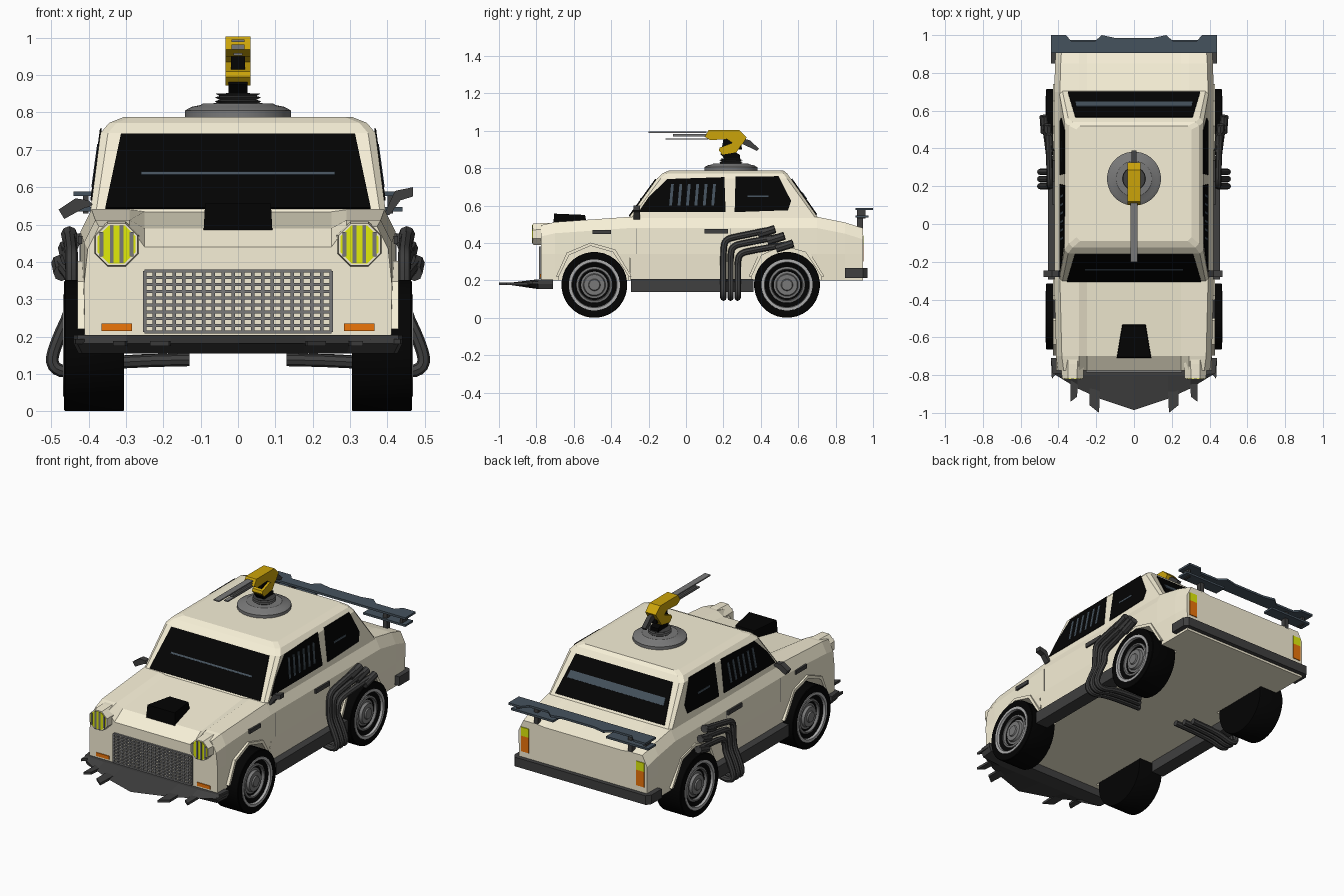
import bpy, bmesh, math
from mathutils import Vector as V

if "Cube" in bpy.data.objects:
    bpy.data.objects.remove(bpy.data.objects["Cube"])

def mat(name, r, g, b):
    m = bpy.data.materials.new(name)
    m.diffuse_color = (r, g, b, 1)
    m.use_nodes = True
    m.node_tree.nodes["Principled BSDF"].inputs["Base Color"].default_value = m.diffuse_color
    return m

CREAM = mat("cream_paint", .93, .87, .68)
BLACK = mat("black", .001, .001, .001)
DARK = mat("dark_metal", .05, .05, .05)
STEEL = mat("steel", .19, .19, .19)
PALE = mat("pale_ring", .42, .42, .42)
BLUE = mat("blue_steel", .06, .085, .11)
GOLD = mat("gold", .60, .37, .003)
ORANGE = mat("orange_lamp", .85, .18, .003)
YELLOW = mat("yellow_lamp", .75, .84, .003)

def finish(name, bm, m, mirror=False, smooth=False):
    bmesh.ops.remove_doubles(bm, verts=bm.verts, dist=1e-5)
    bmesh.ops.recalc_face_normals(bm, faces=bm.faces)
    me = bpy.data.meshes.new(name)
    bm.to_mesh(me)
    bm.free()
    ob = bpy.data.objects.new(name, me)
    bpy.context.collection.objects.link(ob)
    me.materials.append(m)
    if mirror:
        ob.modifiers.new("mirror", 'MIRROR').use_mirror_merge = False
    if smooth:
        bpy.ops.object.select_all(action='DESELECT')
        ob.select_set(True)
        bpy.context.view_layer.objects.active = ob
        bpy.ops.object.shade_smooth_by_angle(angle=math.radians(35))
    return ob

def loft(name, rings, m, closed=True, **kw):
    """Skin a list of equal-length point rings; cap both ends."""
    bm = bmesh.new()
    vs = [[bm.verts.new(p) for p in r] for r in rings]
    n = len(rings[0])
    for a, b in zip(vs, vs[1:]):
        for i in range(n):
            bm.faces.new((a[i], a[(i + 1) % n], b[(i + 1) % n], b[i]))
    if closed:
        bm.faces.new(vs[0])
        bm.faces.new(vs[-1])
    return finish(name, bm, m, **kw)

def slab(name, pts, vec, m, **kw):
    return loft(name, [pts, [V(p) + V(vec) for p in pts]], m, **kw)

def boxes(name, lohi, m, **kw):
    bm = bmesh.new()
    for lo, hi in lohi:
        r = bmesh.ops.create_cube(bm, size=1)
        for v in r["verts"]:
            v.co = V([l + (h - l) * (c + .5) for l, h, c in zip(lo, hi, v.co)])
    return finish(name, bm, m, **kw)

def lathe(name, prof, axis, c, m, n=32, **kw):
    """Revolve (radius, height) points; the profile is left uncapped."""
    rings = []
    for r, t in prof:
        ang = [2 * math.pi * (i + .5) / n for i in range(n)]
        rings.append([V((t, r * math.cos(a), r * math.sin(a))) + V(c) if axis == 'x'
                      else V((r * math.cos(a), r * math.sin(a), t)) + V(c) for a in ang])
    return loft(name, rings, m, closed=False, smooth=True, **kw)

def tube(name, pts, r, m):
    cu = bpy.data.curves.new(name, 'CURVE')
    cu.dimensions, cu.bevel_depth, cu.bevel_resolution = '3D', r, 2
    cu.use_fill_caps, cu.resolution_u = True, 4
    s = cu.splines.new('NURBS')
    s.points.add(len(pts) - 1)
    for p, q in zip(s.points, pts):
        p.co = (*q, 1)
    s.use_endpoint_u, s.order_u = True, 3
    tmp = bpy.data.objects.new(name + "_curve", cu)
    bpy.context.collection.objects.link(tmp)
    me = bpy.data.meshes.new_from_object(tmp.evaluated_get(bpy.context.evaluated_depsgraph_get()))
    bm = bmesh.new()
    bm.from_mesh(me)
    bpy.data.objects.remove(tmp)
    return finish(name, bm, m, mirror=True, smooth=True)

# Lower body: sections along y (y, hood z, fender z, half width)
def section(y, zc, zf, w):
    half = [(.25, zc), (.29, zf), (w - .03, zf), (w, zf - .06), (max(w, .412), .34), (.41, .2)]
    return [(x, y, z) for x, z in half] + [(-x, y, z) for x, z in reversed(half)]
body = loft("car_body", [section(*s) for s in (
    (-.775, .44, .495, .402), (-.70, .49, .512, .412), (-.3, .535, .54, .422),
    (.70, .54, .54, .422), (.85, .505, .51, .418), (.945, .475, .48, .412))], CREAM)

# Wheel arch cut-outs and flared lips
ARCH = [(-.19, .22), (-.135, .335), (-.02, .385), (.10, .35), (.185, .22)]
LIP = [(-.205, .22), (-.148, .348), (-.02, .402), (.112, .365), (.20, .22)]
cutters = []
for tag, yc in (("front", -.49), ("rear", .54)):
    pts = [(.30, yc - .19, .1)] + [(.30, yc + y, z) for y, z in ARCH] + [(.30, yc + .185, .1)]
    c = slab("arch_cutter_" + tag, pts, (.3, 0, 0), BLACK, mirror=True)
    c.hide_render = True
    b = body.modifiers.new("arch", 'BOOLEAN')
    b.object, b.operation, b.solver = c, 'DIFFERENCE', 'EXACT'
    cutters.append(c)
    slab("arch_lip_" + tag, [(.395, yc + y, z) for y, z in LIP + ARCH[::-1]], (.034, 0, 0), CREAM, mirror=True)
baked = bpy.data.meshes.new_from_object(body.evaluated_get(bpy.context.evaluated_depsgraph_get()))
body.modifiers.clear()
body.data = baked
for c in cutters:
    bpy.data.objects.remove(c)

# Cabin: stacked chamfered rings (z, half width, front y, back y, chamfer)
def ring(z, w, f, b, k):
    r = [(w, f + k), (w, b - k), (w - k, b), (k - w, b), (-w, b - k), (-w, f + k), (k - w, f), (w - k, f)]
    return [(x, y, z) for x, y in r]
loft("cabin", [ring(*r) for r in (
    (.52, .397, -.317, .717, .015), (.745, .368, -.155, .56, .02),
    (.772, .345, -.125, .54, .02), (.788, .305, -.09, .52, .02))], CREAM)

# Glass laid on the cabin planes, with armour strips
def side(y, z): return (.395 - .135 * (z - .53), y, z)
def front(x, z): return (x, -.31 + .72 * (z - .53), z)
def back(x, z): return (x, .71 - .70 * (z - .53), z)
def quad(x0, x1, z0, z1): return [(-x0, z0), (x0, z0), (x1, z1), (-x1, z1)]
slab("windshield", [front(*p) for p in quad(.355, .313, .542, .74)], (0, -.005, .004), BLACK)
slab("windshield_strip", [front(*p) for p in quad(.26, .26, .628, .636)], (0, -.008, .006), BLUE)
slab("rear_window", [back(*p) for p in quad(.35, .31, .55, .74)], (0, .005, .004), BLACK)
slab("rear_window_strip", [back(*p) for p in quad(.31, .305, .63, .665)], (0, .008, .006), BLUE)
W1 = [(-.255, .565), (-.20, .645), (-.10, .742), (.205, .752), (.212, .565)]
W2 = [(.26, .565), (.265, .755), (.495, .757), (.562, .625), (.545, .575)]
for tag, w in (("front", W1), ("rear", W2)):
    slab(tag + "_side_window", [side(*p) for p in w], (.005, 0, 0), BLACK, mirror=True)
for i in range(6):
    y = -.08 + i * .045
    slab("window_bar_%d" % i, [side(*p) for p in ((y - .01, .60), (y + .005, .60), (y + .015, .715), (y, .715))],
         (.007, 0, 0), BLUE, mirror=True)
slab("rear_side_strip", [side(*p) for p in ((.33, .645), (.44, .645), (.44, .655), (.33, .655))],
     (.007, 0, 0), BLUE, mirror=True)

# Hood scoop
loft("hood_scoop", [[(-.092, -.71, .485), (.092, -.71, .485), (.088, -.705, .557), (-.088, -.705, .557)],
                    [(-.062, -.53, .50), (.062, -.53, .50), (.06, -.54, .55), (-.06, -.54, .55)]], BLACK)

# Octagonal headlights with bars
def octagon(r, y):
    return [(.325 + r * math.cos(a), y, .447 + r * math.sin(a)) for a in
            [math.pi / 8 + i * math.pi / 4 for i in range(8)]]
loft("headlight_housing", [octagon(.066, -.55), octagon(.066, -.74), octagon(.061, -.818)], CREAM, mirror=True)
loft("headlight_lens", [octagon(.055, -.816), octagon(.055, -.82)], YELLOW, mirror=True)
boxes("headlight_bars", [((.325 + d - .005, -.824, .447 - h), (.325 + d + .005, -.812, .447 + h))
                         for d, h in ((-.04, .033), (-.013, .05), (.013, .05), (.04, .033))], STEEL, mirror=True)

# Grille lattice, indicators, tail lamps
bars = [((-.25 + i * .5 / 19 - .0045, -.785, .212), (-.25 + i * .5 / 19 + .0045, -.772, .376)) for i in range(20)]
bars += [((-.25, -.786, .212 + i * .164 / 9 - .004), (.25, -.772, .212 + i * .164 / 9 + .004)) for i in range(10)]
boxes("grille", bars, STEEL)
boxes("front_indicator", [((.283, -.780, .215), (.365, -.77, .235))], ORANGE, mirror=True)
boxes("tail_lamp_yellow", [((.345, .93, .39), (.395, .950, .44))], YELLOW, mirror=True)
boxes("tail_lamp_orange", [((.345, .93, .30), (.395, .950, .39))], ORANGE, mirror=True)

# Front plow with spikes, rear bumper, sills
P = [(0, -.985), (.18, -.925), (.30, -.87), (.43, -.79), (.44, -.71)]
outline = P + [(-x, y) for x, y in P[:0:-1]]
loft("front_plow", [[(x * .97, max(y, -.80), .155) for x, y in outline], [(x, y, .182) for x, y in outline],
                    [(x, max(y, -.80), .205) for x, y in outline]], DARK)
slab("plow_spike_inner", [(.18, -.88, .175), (.235, -.87, .175), (.235, -.96, .175), (.185, -1.0, .175)],
     (0, 0, .014), DARK, mirror=True)
slab("plow_spike_outer", [(.295, -.84, .175), (.335, -.80, .175), (.335, -.94, .175), (.302, -.915, .175)],
     (0, 0, .014), DARK, mirror=True)
slab("plow_side_spike", [(.39, -.76, .18), (.44, -.71, .18), (.435, -.82, .18), (.41, -.79, .18)],
     (0, 0, .014), DARK, mirror=True)
B = [(.44, .85), (.44, .945), (.42, .97)]
slab("rear_bumper", [(x, y, .213) for x, y in B + [(-x, y) for x, y in B[::-1]]], (0, 0, .053), DARK)
boxes("side_sill", [((.375, -.295, .138), (.455, .36, .207))], DARK, mirror=True)

# Handles, markers, door seams, mirrors
boxes("door_handle", [((.41, .10, .452), (.432, .225, .476))], DARK, mirror=True)
boxes("fender_marker", [((.405, -.50, .448), (.428, -.40, .47))], DARK, mirror=True)
boxes("door_seam", [((.41, y, .34), (.4235, y + .003, .478)) for y in (-.265, .235)], STEEL, mirror=True)
for tag, pts in (("right", [(.39, .525), (.405, .525), (.435, .565), (.468, .575), (.468, .60), (.42, .59)]),
                 ("left", [(-.385, .55), (-.40, .565), (-.435, .57), (-.48, .54), (-.465, .515), (-.41, .545)])):
    slab("mirror_" + tag, [(x, -.28, z) for x, z in pts], (0, .035, 0), DARK)

# Rear spoiler: two ragged blades on posts
S = [(.44, .905), (.44, 1.0), (.36, 1.0), (.33, .965), (.21, .965), (.17, 1.0), (.10, .985)]
slab("spoiler_upper", [(x, y, .576) for x, y in S + [(-x, y) for x, y in S[::-1]]], (0, 0, .012), BLUE)
boxes("spoiler_lower", [((.17, .905, .535), (.44, .975, .547)), ((-.44, .905, .535), (-.17, .975, .547))], BLUE)
boxes("spoiler_post", [((.29, .915, .47), (.315, .945, .58)), ((.40, .915, .53), (.415, .96, .58))], DARK, mirror=True)

# Wheels
TYRE = [(0, .305), (.174, .305), (.176, .308), (.176, .462), (.173, .465), (.138, .465), (.12, .455), (.09, .44), (0, .43)]
RING = [(.138, .455), (.137, .468), (.122, .468), (.118, .45)]
RIM = [(.098, .43), (.096, .45), (.085, .453), (.08, .436), (.06, .44), (.055, .455), (.032, .455), (.028, .462), (0, .462)]
for tag, yc in (("front", -.49), ("rear", .54)):
    for part, prof, m in (("tyre", TYRE, BLACK), ("whitewall", RING, PALE), ("rim", RIM, STEEL)):
        lathe(tag + "_" + part, prof, 'x', (0, yc, .176), m, mirror=True)

# Side exhaust pipes
for i, (y, zb, ty, tz, tx) in enumerate(((.20, .42, .475, .475, .452), (.238, .385, .525, .438, .46), (.276, .345, .572, .398, .478))):
    tube("exhaust_pipe_%d" % i, [(.13 + .03 * i, y, .138), (.36, y, .135), (.46, y, .10), (.505, y, .125), (.48, y, .20),
         (.445, y, .27), (.445, y, zb - .05), (.445, y + .01, zb), (.447, y + .09, zb + .018), (tx, ty, tz)], .017, DARK)
    tube("exhaust_tip_%d" % i, [(tx - .006, ty - .09, tz - .028), (tx - .003, ty - .04, tz - .014), (tx, ty, tz)], .022, DARK)

# Roof turret base and pivot
lathe("turret_base", [(.143, .78), (.143, .805), (.125, .815), (.10, .82), (.095, .824), (0, .826)], 'z', (0, .24, 0), STEEL)
lathe("turret_collar", [(.05, .82), (.063, .830), (.05, .834), (.063, .840), (.05, .844), (.06, .85), (0, .853)],
      'z', (0, .24, 0), DARK, n=20)

def side_plate(name, pts, w, m):
    return slab(name, [(-w, y, z) for y, z in pts], (2 * w, 0, 0), m)
side_plate("turret_arm", [(.21, .845), (.29, .845), (.29, .87), (.23, .905), (.19, .905), (.185, .875)], .025, BLACK)
side_plate("turret_joint", [(.175, .895), (.195, .872), (.27, .885), (.30, .93), (.26, .94), (.18, .91)], .033, GOLD)
side_plate("turret_neck", [(.19, .90), (.30, .90), (.29, .955), (.20, .955)], .019, BLACK)
side_plate("gun_housing", [(.10, .968), (.12, 1.003), (.285, 1.003), (.325, .965), (.30, .925), (.255, .93), (.22, .955), (.13, .95)],
           .034, GOLD)
side_plate("gun_tail", [(.30, .96), (.34, .95), (.39, .905), (.38, .892), (.30, .93)], .012, DARK)

# Barrels
boxes("gun_barrels", [((-.018, -.20, .988), (.018, .11, .995)), ((-.018, -.07, .968), (.018, .11, .982)),
                      ((-.012, -.11, .952), (.012, .12, .959))], STEEL)
